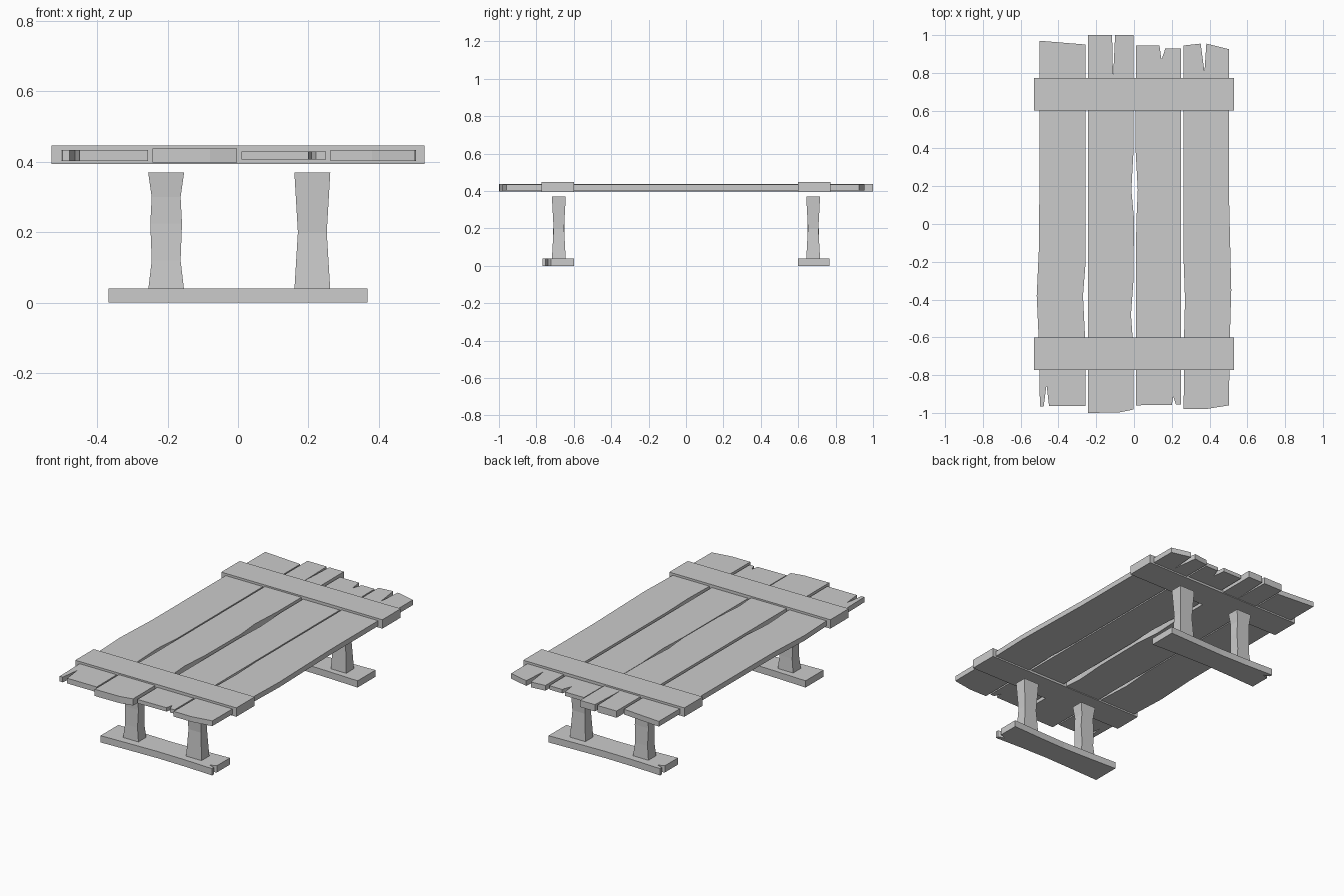
import bpy, bmesh
from math import pi
from mathutils import Matrix

if "Cube" in bpy.data.objects:
    bpy.data.objects.remove(bpy.data.objects["Cube"])


def finish(name, bm):
    bmesh.ops.recalc_face_normals(bm, faces=bm.faces)
    me = bpy.data.meshes.new(name)
    bm.to_mesh(me)
    bm.free()
    ob = bpy.data.objects.new(name, me)
    bpy.context.collection.objects.link(ob)
    return ob


def slab(name, outline, z0, z1, turn=0):
    """Extrude a top-view outline from z0 to z1, optionally turned about z."""
    bm = bmesh.new()
    face = bm.faces.new([bm.verts.new((x, y, z0)) for x, y in outline])
    ext = bmesh.ops.extrude_face_region(bm, geom=[face])
    for v in ext["geom"]:
        if isinstance(v, bmesh.types.BMVert):
            v.co.z = z1
    bmesh.ops.rotate(bm, verts=bm.verts, matrix=Matrix.Rotation(turn, 3, 'Z'))
    return finish(name, bm)


def leg(name, x, y, rings):
    """Stack of rectangular rings (z, half width, half depth)."""
    bm = bmesh.new()
    loops = [[bm.verts.new((x + sx * w, y + sy * d, z))
              for sx, sy in ((-1, -1), (1, -1), (1, 1), (-1, 1))] for z, w, d in rings]
    for a, b in zip(loops, loops[1:]):
        for i in range(4):
            j = (i + 1) % 4
            bm.faces.new((a[i], a[j], b[j], b[i]))
    bm.faces.new(loops[0])
    bm.faces.new(loops[-1])
    return finish(name, bm)


# Worn tabletop planks: outlines run clockwise from the back left corner
slab("plank_1", [(-.50, .97), (-.256, .95), (-.256, -.2), (-.27, -.38), (-.258, -.62),
                 (-.256, -.963), (-.45, -.963), (-.463, -.85), (-.478, -.965), (-.498, -.965),
                 (-.505, -.6), (-.515, -.38), (-.502, -.1)], .403, .434)
slab("plank_2", [(-.243, 1), (-.116, 1), (-.111, .77), (-.1, 1), (-.003, 1), (-.003, .38),
                 (-.014, .18), (0, .03), (-.003, -.3), (-.016, -.48), (-.004, -.65),
                 (-.003, -.982), (-.08, -.998), (-.243, -1)], .398, .438)
slab("plank_3", [(.01, .945), (.135, .945), (.145, .87), (.16, .91), (.165, .928), (.25, .928),
                 (.25, -.955), (.222, -.955), (.208, -.915), (.2, -.957), (.01, -.96),
                 (.012, 0), (.02, .18), (.008, .4)], .407, .43)
slab("plank_4", [(.263, .945), (.353, .955), (.373, .805), (.383, .955), (.503, .925),
                 (.503, .15), (.515, -.35), (.506, -.65), (.503, -.96), (.38, -.98),
                 (.263, -.98), (.265, -.6), (.27, -.4), (.263, -.2)], .403, .434)

LEFT = [(.035, .051, .037), (.12, .041, .032), (.225, .045, .029), (.3, .041, .031), (.37, .051, .037)]
RIGHT = [(.035, .051, .037), (.2, .041, .028), (.37, .051, .037)]

# Notched, waisted foot board
FOOT = [(-.367, -.768), (-.18, -.762), (0, -.757), (.18, -.76), (.367, -.768), (.367, -.75),
        (.33, -.737), (.367, -.722), (.367, -.6), (.18, -.608), (0, -.613), (-.18, -.608), (-.367, -.6)]

for side, s, turn in (("front", -1, 0), ("back", 1, pi)):
    # Cross batten, foot and the two posts at each end
    slab(side + "_batten", [(-.53, s * .6), (.53, s * .6), (.53, s * .773), (-.53, s * .773)], .394, .447)
    slab(side + "_foot", FOOT, 0, .04, turn)
    leg(side + "_left_leg", -.204, s * .68, LEFT)
    leg(side + "_right_leg", .211, s * .68, RIGHT)
